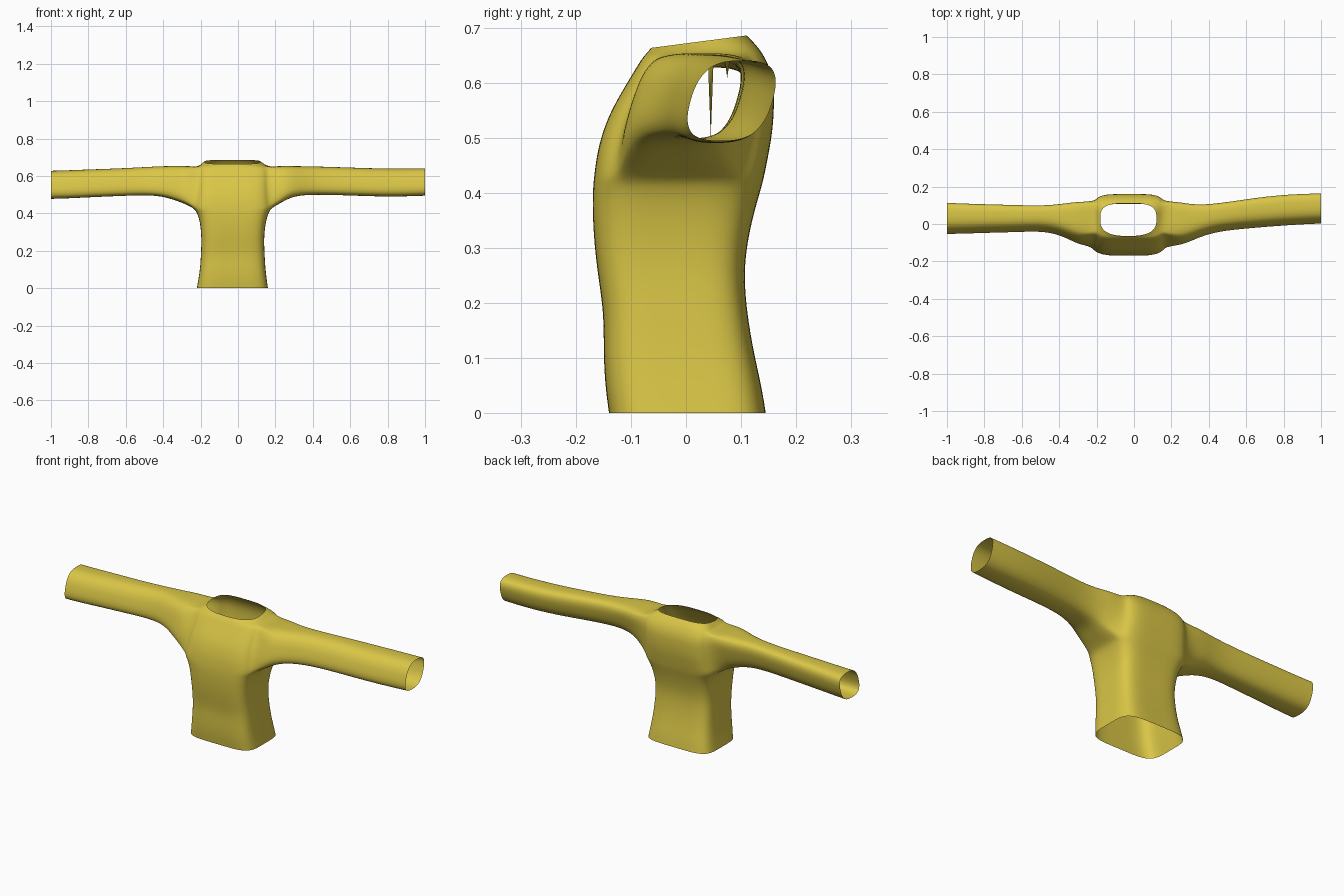
import bpy, bmesh, math

cube = bpy.data.objects.get("Cube")
if cube:
    bpy.data.objects.remove(cube, do_unlink=True)

# One cloth colour
cloth = bpy.data.materials.new("mustard_cloth")
cloth.use_nodes = True
colour = (0.70, 0.565, 0.062, 1)
cloth.diffuse_color = colour
cloth.node_tree.nodes["Principled BSDF"].inputs["Base Color"].default_value = colour
cloth.node_tree.nodes["Principled BSDF"].inputs["Roughness"].default_value = 0.8

N = 48        # points round the torso
HALF = 5      # armhole half width in columns


def superellipse(angle, n):
    c, s = math.cos(angle), math.sin(angle)
    r = (abs(c) ** n + abs(s) ** n) ** (-1 / n)
    return r * c, r * s


def add_object(name, bm):
    mesh = bpy.data.meshes.new(name)
    bm.to_mesh(mesh)
    bm.free()
    mesh.materials.append(cloth)
    for p in mesh.polygons:
        p.use_smooth = True
    obj = bpy.data.objects.new(name, mesh)
    bpy.context.collection.objects.link(obj)
    return obj


def bridge(bm, a, b):
    for i in range(len(a)):
        j = (i + 1) % len(a)
        bm.faces.new((a[i], a[j], b[j], b[i]))


# Torso rows: z, x min, x max, y min, y max, tilt, roundness
torso = [
    (0.00, -.220, .160, -.140, .145, 0, 5),
    (0.05, -.211, .153, -.147, .137, 0, 5),
    (0.11, -.202, .146, -.150, .123, 0, 5),
    (0.18, -.198, .142, -.149, .111, 0, 5),
    (0.25, -.195, .139, -.160, .105, 0, 5),
    (0.31, -.198, .142, -.167, .111, 0, 5),
    (0.37, -.206, .152, -.170, .125, 0, 5),
    (0.41, -.222, .166, -.169, .137, 0, 5),
    (0.43, -.240, .180, -.167, .142, 0, 5),
    (0.47, -.232, .176, -.162, .150, 0, 5),
    (0.51, -.226, .172, -.152, .157, 0, 5),
    (0.55, -.222, .170, -.136, .160, 0, 5),
    (0.59, -.219, .170, -.113, .160, 0, 5),
    (0.62, -.217, .170, -.095, .155, 0, 5),
    (0.648, -.214, .168, -.078, .143, 0, 4.5),
    (0.660, -.198, .140, -.070, .128, .07, 3.6),
    (0.672, -.180, .120, -.064, .110, .13, 2.7),
]
ARM_LOW, ARM_HIGH = 8, 14

# Sleeve sections: x, y min, y max, z min, z max, roundness
right_sleeve = [
    (-.285, -.108, .115, .452, .655, 4.0),
    (-.34, -.085, .113, .472, .654, 3.5),
    (-.41, -.055, .105, .493, .652, 3.0),
    (-.50, -.040, .100, .498, .648, 2.8),
    (-.62, -.045, .103, .494, .641, 2.8),
    (-.80, -.050, .108, .486, .635, 2.8),
    (-.92, -.054, .112, .480, .630, 2.8),
    (-1.0, -.056, .116, .478, .628, 2.8),
]
left_sleeve = [
    (.235, -.112, .115, .460, .655, 4.0),
    (.29, -.098, .108, .490, .653, 3.5),
    (.36, -.068, .105, .499, .652, 3.0),
    (.45, -.042, .112, .500, .650, 2.8),
    (.58, -.028, .132, .497, .646, 2.8),
    (.75, -.014, .155, .490, .640, 2.8),
    (.90, -.004, .164, .491, .640, 2.8),
    (1.0, .000, .166, .495, .641, 2.8),
]

bm = bmesh.new()
rings = []
for z, x0, x1, y0, y1, tilt, n in torso:
    ring = []
    for k in range(N):
        a = 2 * math.pi * k / N
        # The neck is rounder at the front than the back
        u, v = superellipse(a, n if math.sin(a) < 0 or n > 4 else n + .8)
        y = (y0 + y1) / 2 + v * (y1 - y0) / 2
        ring.append(bm.verts.new(((x0 + x1) / 2 + u * (x1 - x0) / 2, y, z + tilt * y)))
    rings.append(ring)


def in_armhole(row, k):
    if not ARM_LOW <= row < ARM_HIGH:
        return False
    left = (k + HALF) % N < 2 * HALF
    right = (k - N // 2 + HALF) % N < 2 * HALF
    return left or right


# Torso wall, leaving the armholes open
for r in range(len(rings) - 1):
    for k in range(N):
        if not in_armhole(r, k):
            j = (k + 1) % N
            bm.faces.new((rings[r][k], rings[r][j], rings[r + 1][j], rings[r + 1][k]))

# Path round an armhole, as column and row
path = [(k, ARM_LOW) for k in range(-HALF, HALF)]
path += [(HALF, r) for r in range(ARM_LOW, ARM_HIGH)]
path += [(k, ARM_HIGH) for k in range(HALF, -HALF, -1)]
path += [(-HALF, r) for r in range(ARM_HIGH, ARM_LOW, -1)]
mid, span = (ARM_LOW + ARM_HIGH) / 2, (ARM_HIGH - ARM_LOW) / 2

# Sleeves grow out of the armholes and lean back toward the top
for sections, side in ((left_sleeve, 1), (right_sleeve, -1)):
    last = [rings[r][k % N if side > 0 else (N // 2 - k) % N] for k, r in path]
    for x, y0, y1, z0, z1, n in sections:
        ring = []
        for k, r in path:
            u, v = superellipse(math.atan2((r - mid) / span, k / HALF), n)
            dz = v * (z1 - z0) / 2
            hy = (y1 - y0) / 2 - .008
            ring.append(bm.verts.new((x, (y0 + y1) / 2 + u * hy + .28 * dz,
                                      (z0 + z1) / 2 + dz)))
        bridge(bm, last, ring)
        last = ring

bmesh.ops.recalc_face_normals(bm, faces=bm.faces)
shirt = add_object("long_sleeved_shirt", bm)
smooth = shirt.modifiers.new("smooth_cloth", 'SUBSURF')
smooth.levels = smooth.render_levels = 2

# Narrow pleats hanging inside the tops of the sleeves
for name, x0, x1, y, top, low in (("right_pleat", -.65, -.51, .045, .638, .50),
                                  ("left_pleat", .52, .70, .075, .642, .61)):
    bm = bmesh.new()
    tip = bm.verts.new(((x0 + x1) / 2, y, low))
    rim = [bm.verts.new(p) for p in ((x0, y - .005, top), (x1, y - .005, top),
                                     (x1, y + .005, top), (x0, y + .005, top))]
    for i in range(4):
        bm.faces.new((rim[i], rim[(i + 1) % 4], tip))
    add_object(name, bm)
